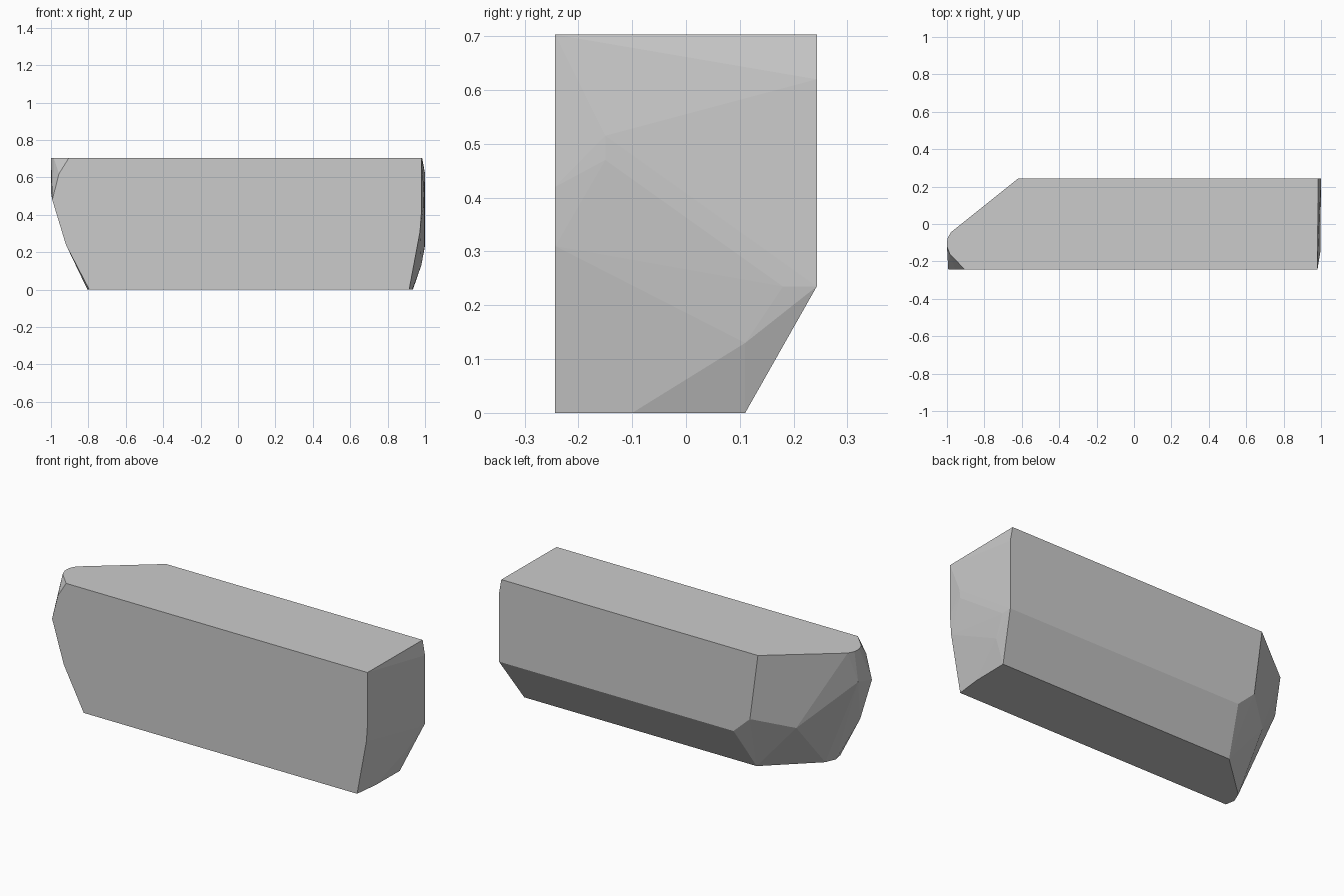
import bpy, bmesh

if "Cube" in bpy.data.objects:
    bpy.data.objects.remove(bpy.data.objects["Cube"])

B, H = 0.243, 0.703   # half depth and height

# chipped left end (x, y, z)
left_end = [
    # top rim
    (-0.62, B, H), (-0.945, -0.02, H), (-0.98, -0.045, H), (-0.998, -0.08, H),
    (-1.0, -0.12, H), (-0.985, -0.16, H), (-0.905, -B, H),
    # front rim
    (-0.957, -B, 0.62), (-0.993, -B, 0.48), (-0.92, -B, 0.24), (-0.795, -B, 0),
    # middle and back breaks
    (-1.0, -0.11, 0.52), (-0.753, 0.09, 0.27), (-0.57, B, 0.33), (-0.467, B, 0.235),
    # bottom rim
    (-0.805, -0.19, 0), (-0.78, -0.13, 0), (-0.52, 0.11, 0),
]

# slightly bulging right end
right_end = [
    (0.98, -B, H), (0.985, B, H), (1.0, B, 0.62), (1.0, B, 0.235),
    (0.998, 0.18, 0.235), (0.98, 0.11, 0.13), (0.996, -0.15, 0.515),
    (0.995, -0.15, 0.47), (0.981, -B, 0.42), (0.973, -B, 0.31),
    (0.915, -B, 0), (0.932, -0.1, 0), (0.935, 0.11, 0),
]

# wrap both ends in one faceted stone block
bm = bmesh.new()
for p in left_end + right_end:
    bm.verts.new(p)
res = bmesh.ops.convex_hull(bm, input=bm.verts[:])
bmesh.ops.delete(bm, geom=[v for v in bm.verts if not v.link_faces], context='VERTS')
bmesh.ops.dissolve_limit(bm, angle_limit=0.01, verts=bm.verts[:], edges=bm.edges[:])
bmesh.ops.recalc_face_normals(bm, faces=bm.faces[:])
mesh = bpy.data.meshes.new("stone_block")
bm.to_mesh(mesh)
bm.free()
bpy.context.collection.objects.link(bpy.data.objects.new("stone_block", mesh))
